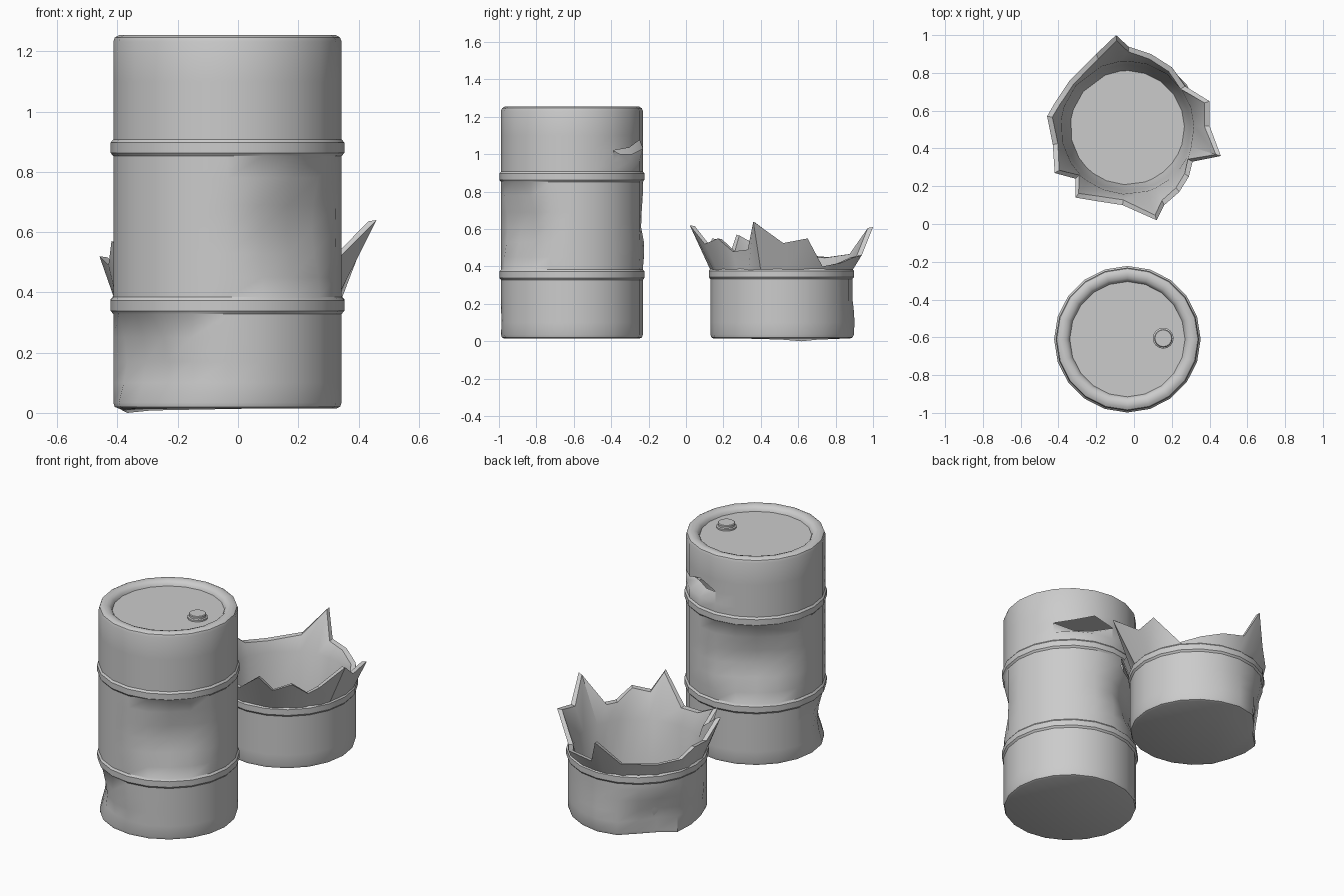
import bpy, bmesh, math
from math import pi, sin, cos, atan2, radians

if "Cube" in bpy.data.objects:
    bpy.data.objects.remove(bpy.data.objects["Cube"])

N = 20          # sides of each drum
R = 0.379       # body radius


def finish(bm, name, angle=35):
    bmesh.ops.recalc_face_normals(bm, faces=bm.faces)
    me = bpy.data.meshes.new(name)
    bm.to_mesh(me)
    bm.free()
    ob = bpy.data.objects.new(name, me)
    bpy.context.collection.objects.link(ob)
    bpy.ops.object.select_all(action='DESELECT')
    ob.select_set(True)
    bpy.context.view_layer.objects.active = ob
    bpy.ops.object.shade_smooth_by_angle(angle=radians(angle))
    return ob


def dented(a, r, z, dents):
    # each dent: angle, height, half angle, half height, depth
    out = r
    for da, dz, wa, wz, depth in dents:
        diff = (a - radians(da) + pi) % (2 * pi) - pi
        d2 = (diff / radians(wa)) ** 2 + ((z - dz) / wz) ** 2
        if d2 < 1:
            out -= depth * (1 - d2) ** 1.5 * (r / R)
    return out


def bridge(bm, a, b):
    n = len(a)
    for i in range(n):
        j = (i + 1) % n
        bm.faces.new((a[i], a[j], b[j], b[i]))


def lathe(bm, profile, cx, cy, dents=(), n=N):
    rings = []
    for r, z in profile:
        ring = []
        for i in range(n):
            a = 2 * pi * i / n
            q = dented(a, r, z, dents)
            ring.append(bm.verts.new((cx + q * cos(a), cy + q * sin(a), z)))
        rings.append(ring)
    for a, b in zip(rings, rings[1:]):
        bridge(bm, a, b)
    return rings


def rib(z):
    return [(R, z - .028), (R + .009, z - .017), (R + .009, z + .017), (R, z + .028)]


# ---- whole drum ----
CX, CY = -0.035, -0.61
bm = bmesh.new()
TEAR = 1.03
profile = ([(.362, .015), (.374, .02), (R, .034), (R, .1), (R, .17), (R, .25)] + rib(.356)
           + [(R, z) for z in (.45, .53, .61, .69, .78)] + rib(.88)
           + [(R, .96), (R, TEAR), (R, 1.10), (R, 1.232), (.374, 1.246), (.360, 1.254),
              (.340, 1.255), (.322, 1.249), (.310, 1.238), (.305, 1.225)])
dents = [(125, .63, 42, .22, .055), (-50, .62, 34, .22, .045), (215, .18, 34, .17, .045),
         (250, .12, 25, .1, .015), (85, .5, 25, .1, -.01)]
rings = lathe(bm, profile, CX, CY, dents)
bm.faces.new(rings[0][::-1])
bm.faces.new(rings[-1])

# torn opening: split the row and push its lower lip inwards
row = rings[[z for r, z in profile].index(TEAR)]
row[2].co.z = 1.02
cut = [bm.edges.get((row[i], row[i + 1])) for i in (2, 3, 4)]
bmesh.ops.split_edges(bm, edges=cut)
for v in [v for v in bm.verts if v.is_boundary]:
    if len(v.link_faces) > 2:
        continue
    low = sum(f.calc_center_median().z for f in v.link_faces) / len(v.link_faces) < TEAR
    a = atan2(v.co.y - CY, v.co.x - CX)
    second = a > radians(63)
    if low:
        push = .045 if second else .06
        v.co.x -= push * cos(a)
        v.co.y -= push * sin(a)
        v.co.z -= .03
    else:
        v.co.z += .045 if second else .005
finish(bm, "drum_whole")

# ---- filler cap on the lid ----
bm = bmesh.new()
cap = lathe(bm, [(.055, 1.222), (.055, 1.234), (.048, 1.238), (.048, 1.25), (.044, 1.254)],
            .155, -.605, n=16)
bm.faces.new(cap[-1])
finish(bm, "filler_cap")

# ---- burst drum: lower body ----
BX, BY = -0.035, 0.51
bm = bmesh.new()
profile = [(.362, .015), (.374, .02), (R, .036), (R, .1), (R, .16), (R, .23), (R, .3)] + rib(.36)
dents = [(140, .08, 30, .22, .06), (90, .1, 26, .14, -.012), (188, .06, 25, .15, .02)]
rings = lathe(bm, profile, BX, BY, dents)
for ring in rings[:3]:                      # sagging edge under the dent
    for i, drop in ((8, .007), (9, .015), (10, .006)):
        ring[i].co.z -= drop
bm.faces.new(rings[0][::-1])
finish(bm, "burst_drum_body")

# ---- burst drum: flared jagged wall with inner lining and floor ----
jags = [(.12, .02, .62), (.16, .10, .52), (.24, .17, .55), (.29, .25, .48), (.31, .33, .49),
        (.46, .36, .64), (.40, .52, .525), (.40, .65, .55), (.27, .73, .40), (.20, .83, .42),
        (.09, .90, .45), (-.03, .94, .46), (-.095, 1.0, .61), (-.20, .90, .47),
        (-.34, .76, .45), (-.42, .64, .46), (-.46, .57, .52), (-.43, .42, .49),
        (-.42, .27, .57), (-.31, .24, .48), (-.31, .14, .55), (-.19, .12, .49), (-.06, .10, .48)]
bm = bmesh.new()
angles = [atan2(y - BY, x - BX) for x, y, z in jags]


def circle(r, z):
    return [bm.verts.new((BX + r * cos(a), BY + r * sin(a), z)) for a in angles]


outer_base = circle(R, .378)
outer_tip = [bm.verts.new(p) for p in jags]
inner_tip = [bm.verts.new((x - .028 * cos(a), y - .028 * sin(a), z - .004))
             for (x, y, z), a in zip(jags, angles)]
inner_rings = [circle(.352, .385), circle(.335, .15), circle(.302, .04)]
loops = [outer_base, outer_tip, inner_tip] + inner_rings
for a, b in zip(loops, loops[1:]):
    bridge(bm, a, b)
bm.faces.new(inner_rings[-1])
finish(bm, "burst_drum_jagged_wall", 40)
